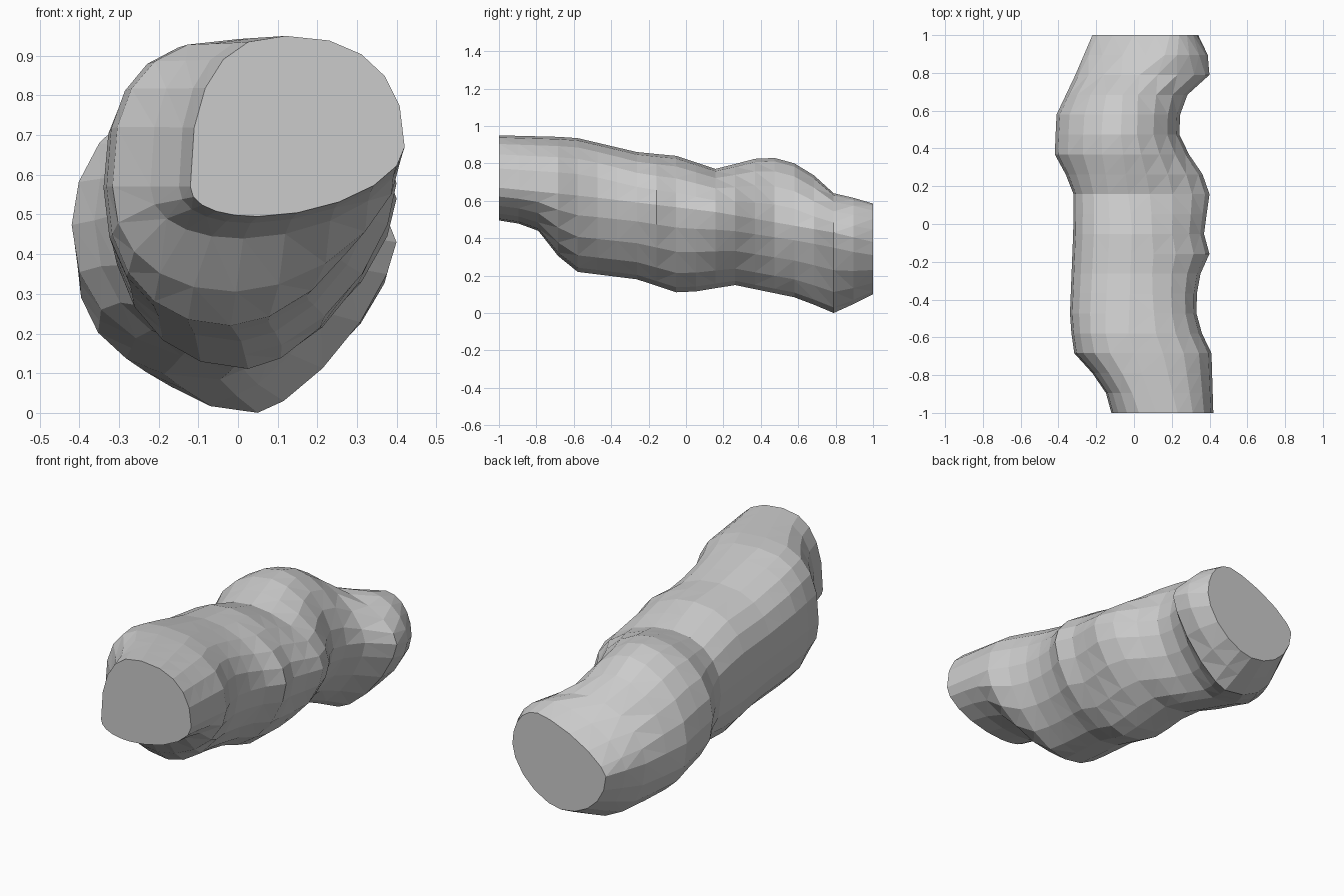
import bpy, bmesh, math

if "Cube" in bpy.data.objects:
    bpy.data.objects.remove(bpy.data.objects["Cube"])

# Outline curves along y, as (y, value) keys
LEFT = [(-1, -.12), (-.9, -.145), (-.79, -.22), (-.68, -.32), (-.5, -.34), (0, -.32), (.16, -.32),
        (.26, -.36), (.37, -.42), (.58, -.41), (.79, -.31), (1, -.22)]
RIGHT = [(-1, .42), (-.68, .41), (-.58, .36), (-.47, .33), (-.3, .335), (-.16, .40), (-.05, .37),
         (.16, .40), (.26, .365), (.37, .29), (.47, .24), (.6, .245), (.7, .29), (.79, .40), (.9, .39), (1, .34)]
TOP = [(-1, .95), (-.6, .94), (-.26, .86), (-.05, .84), (.16, .77), (.37, .825), (.47, .83),
       (.58, .80), (.68, .74), (.79, .64), (.9, .615), (1, .585)]
BOTTOM = [(-1, .495), (-.9, .48), (-.79, .44), (-.68, .30), (-.58, .22), (-.26, .18), (-.05, .11),
          (.05, .115), (.26, .15), (.6, .08), (.79, 0), (.9, .05), (1, .1)]
# Where on the section each extreme sits
TOP_X = [(-1, .12), (-.6, -.03), (0, -.01), (.47, -.07), (.7, -.06), (.8, .04), (.9, .17), (1, .19)]
BOTTOM_X = [(-1, .05), (-.6, -.02), (0, .03), (.4, 0), (.6, -.05), (.79, .05), (1, .05)]
LEFT_Z = [(-1, .57), (-.5, .57), (.4, .47), (.8, .36), (1, .35)]
RIGHT_Z = [(-1, .67), (-.5, .62), (.16, .54), (.79, .43), (1, .38)]
# Roundness of each quarter of the section
TOP_RIGHT = [(-1, 2.35), (-.5, 2.4), (-.2, 1.9), (.2, 1.75), (.55, 1.85), (.7, 1.6), (.85, 1.8), (1, 2.1)]
TOP_LEFT = [(-1, 2.5), (-.7, 2.6), (.1, 2.4), (.4, 1.95), (.8, 1.85), (1, 1.4)]
LOW_LEFT = [(-1, 2.2), (.4, 2.2), (.6, 2.5), (.8, 2.1), (1, 2)]
LOW_RIGHT = [(-1, 1.8), (.2, 1.6), (.79, 1.4), (1, 1.7)]


def at(keys, y):
    """Linear interpolation of a key list."""
    for (y0, a), (y1, b) in zip(keys, keys[1:]):
        if y <= y1:
            return a + (b - a) * (y - y0) / (y1 - y0)
    return keys[-1][1]


def arc(cx, cz, dx, dz, power, start, n):
    """Superellipse quarter; start is 0 (from side) or 1 (from top/bottom)."""
    pts = []
    for i in range(n):
        t = math.pi / 2 * i / n
        c, s = math.cos(t) ** (2 / power), math.sin(t) ** (2 / power)
        u, v = (c, s) if start == 0 else (s, c)
        pts.append((cx + dx * u, cz + dz * v))
    return pts


def section(y, n=5):
    xl, xr, zt, zb = at(LEFT, y), at(RIGHT, y), at(TOP, y), at(BOTTOM, y)
    xt, xb, zl, zr = at(TOP_X, y), at(BOTTOM_X, y), at(LEFT_Z, y), at(RIGHT_Z, y)
    return (arc(xt, zr, xr - xt, zt - zr, at(TOP_RIGHT, y), 0, n)
            + arc(xt, zl, xl - xt, zt - zl, at(TOP_LEFT, y), 1, n)
            + arc(xb, zl, xl - xb, zb - zl, at(LOW_LEFT, y), 0, n)
            + arc(xb, zr, xr - xb, zb - zr, at(LOW_RIGHT, y), 1, n))


# Lumpy tube: rings lofted along y with flat end cuts
bm = bmesh.new()
rings = []
STEPS = 19
for k in range(STEPS + 1):
    y = -1 + 2 * k / STEPS
    rings.append([bm.verts.new((x, y, z)) for x, z in section(y)])
for a, b in zip(rings, rings[1:]):
    m = len(a)
    for i in range(m):
        j = (i + 1) % m
        bm.faces.new((a[i], a[j], b[j], b[i]))
bmesh.ops.triangulate(bm, faces=bm.faces[:])
bm.faces.new(rings[0])
bm.faces.new(rings[-1][::-1])
bmesh.ops.recalc_face_normals(bm, faces=bm.faces[:])

mesh = bpy.data.meshes.new("lumpy_tube")
bm.to_mesh(mesh)
bm.free()
bpy.context.collection.objects.link(bpy.data.objects.new("lumpy_tube", mesh))
